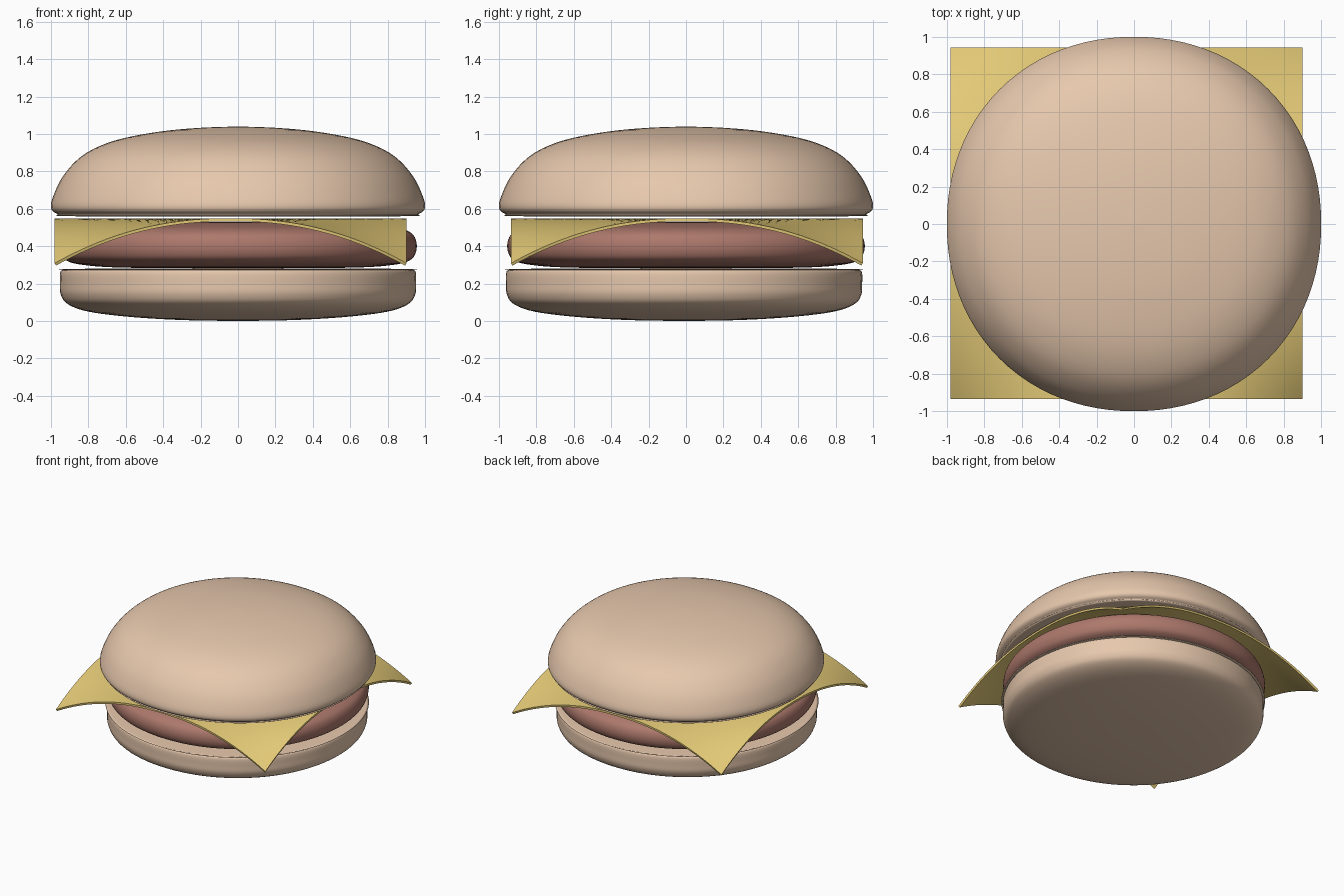
import bpy, bmesh
from math import sin, cos, pi
from mathutils import Vector

if "Cube" in bpy.data.objects:
    bpy.data.objects.remove(bpy.data.objects["Cube"])


def material(name, rgb):
    m = bpy.data.materials.new(name)
    m.diffuse_color = (*rgb, 1)
    m.use_nodes = True
    m.node_tree.nodes["Principled BSDF"].inputs["Base Color"].default_value = m.diffuse_color
    return m


def finish(name, bm, mat):
    bmesh.ops.recalc_face_normals(bm, faces=bm.faces)
    me = bpy.data.meshes.new(name)
    bm.to_mesh(me)
    bm.free()
    ob = bpy.data.objects.new(name, me)
    bpy.context.collection.objects.link(ob)
    me.materials.append(mat)
    for p in me.polygons:
        p.use_smooth = True
    return ob


def smooth_profile(pts, steps=5):
    """Catmull-Rom curve through the (radius, z) points."""
    p = [Vector(q) for q in [pts[0], *pts, pts[-1]]]
    out = []
    for a, b, c, d in zip(p, p[1:], p[2:], p[3:]):
        for i in range(steps):
            t = i / steps
            out.append(0.5 * (2 * b + (c - a) * t + (2 * a - 5 * b + 4 * c - d) * t * t
                              + (3 * b - a - 3 * c + d) * t ** 3))
    return out + [p[-1]]


def lathe(name, pts, mat, power=2.0, centre=(0, 0), n=96):
    """Revolve a closed profile; power above 2 squares the outline slightly."""
    bm = bmesh.new()
    prof = smooth_profile(pts)
    rings = []
    for r, z in prof[1:-1]:
        ring = []
        for i in range(n):
            a = 2 * pi * i / n
            k = r * (abs(cos(a)) ** power + abs(sin(a)) ** power) ** (-1 / power)
            ring.append(bm.verts.new((centre[0] + k * cos(a), centre[1] + k * sin(a), z)))
        rings.append(ring)
    for lo, hi in zip(rings, rings[1:]):
        for i in range(n):
            j = (i + 1) % n
            bm.faces.new((lo[i], lo[j], hi[j], hi[i]))
    for ring, end in ((rings[0], prof[0]), (rings[-1], prof[-1])):
        tip = bm.verts.new((*centre, end[1]))
        for i in range(n):
            bm.faces.new((ring[i], ring[(i + 1) % n], tip))
    return finish(name, bm, mat)


bun = material("bread", (0.80, 0.58, 0.42))
meat = material("meat", (0.42, 0.19, 0.15))
cheddar = material("cheese", (0.80, 0.61, 0.19))

# Bottom bun: gently rounded underneath, flat on top
lathe("bottom_bun", [(0, 0), (0.3, 0.005), (0.58, 0.022), (0.8, 0.05), (0.91, 0.09),
                     (0.947, 0.14), (0.952, 0.2), (0.951, 0.258), (0.935, 0.273),
                     (0.88, 0.279), (0, 0.28)], bun, 2.04, (0, -0.01))

# Patty: thick disc with a bulging rim
lathe("patty", [(0, 0.281), (0.6, 0.285), (0.83, 0.3), (0.92, 0.325), (0.952, 0.37),
                (0.952, 0.43), (0.92, 0.475), (0.83, 0.505), (0.6, 0.525), (0, 0.53)],
      meat, 2.04)

# Top bun: domed with a tight lower lip
lathe("top_bun", [(0, 0.56), (0.88, 0.56), (0.965, 0.572), (1.0, 0.605), (0.985, 0.675),
                  (0.935, 0.775), (0.85, 0.87), (0.74, 0.935), (0.6, 0.98), (0.4, 1.015),
                  (0.2, 1.033), (0, 1.04)], bun, 2.1)

# Cheese slice: square sheet with drooping corners
bm = bmesh.new()
bmesh.ops.create_grid(bm, x_segments=40, y_segments=40, size=1)
for v in bm.verts:
    s, t = v.co.x, v.co.y
    v.co = (-0.04 + 0.94 * s, 0.005 + 0.94 * t, 0.549 - 0.24 * abs(s * t) ** 2.2)
cheese = finish("cheese_slice", bm, cheddar)
up = cheese.data.polygons[0].normal.z > 0
solid = cheese.modifiers.new("thickness", 'SOLIDIFY')
solid.thickness = 0.016
solid.offset = -1 if up else 1
bpy.context.view_layer.objects.active = cheese
cheese.select_set(True)
bpy.ops.object.modifier_apply(modifier="thickness")
bpy.ops.object.shade_smooth_by_angle()
